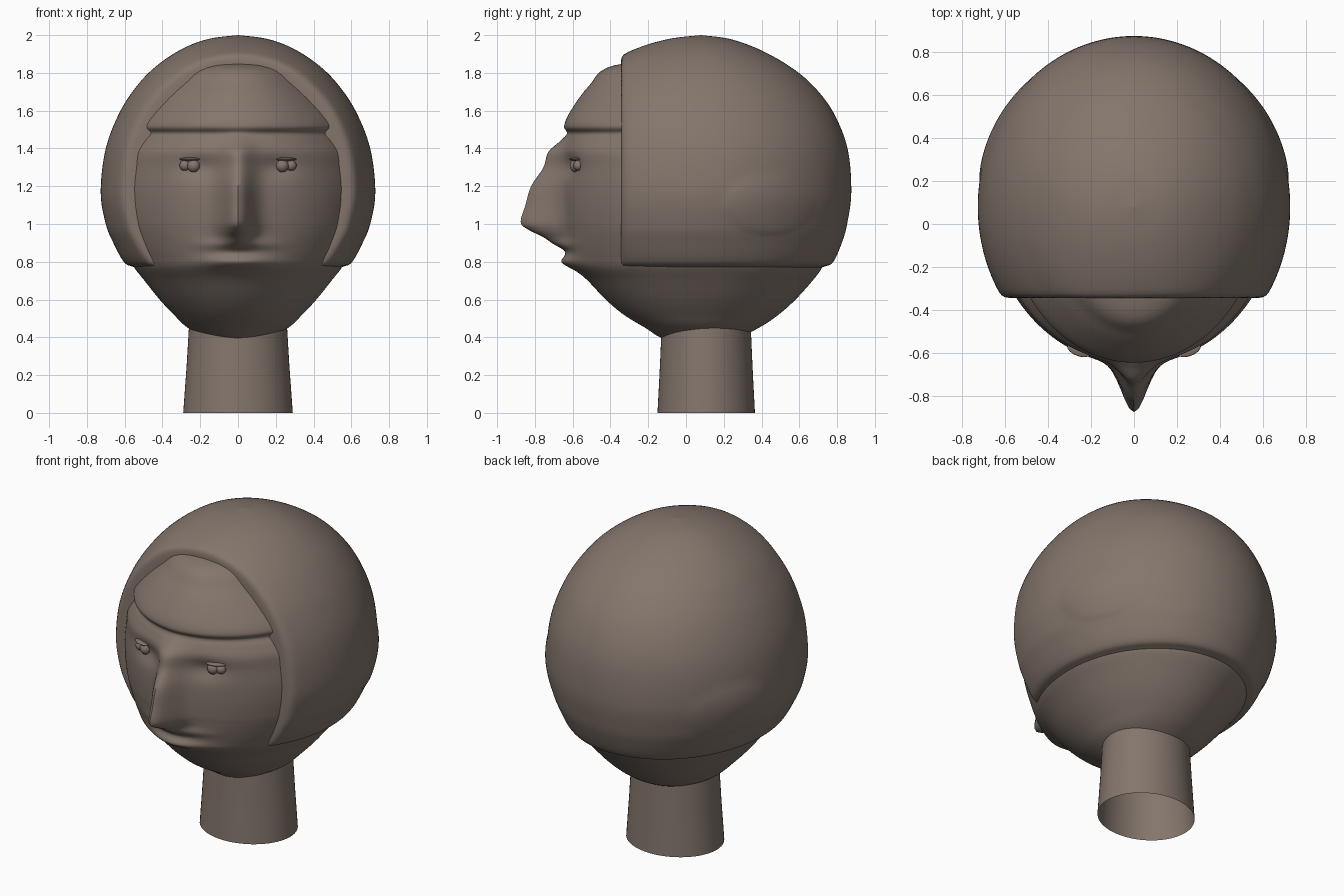
import bpy, math
from math import exp, sin, cos, tanh, tau

if "Cube" in bpy.data.objects:
    bpy.data.objects.remove(bpy.data.objects["Cube"])

CENTRE_Y = 0.08

clay = bpy.data.materials.new("warm grey clay")
clay.use_nodes = True
clay.diffuse_color = (0.23, 0.18, 0.15, 1)
clay.node_tree.nodes["Principled BSDF"].inputs["Base Color"].default_value = clay.diffuse_color
clay.node_tree.nodes["Principled BSDF"].inputs["Roughness"].default_value = 0.8


def bell(d, width):
    return exp(-(d / width) ** 2)


def spline(rows, steps):
    """Smooth curve through the rows of a profile."""
    out = []
    last = len(rows) - 1
    for i in range(last):
        a, b, c, d = (rows[min(max(k, 0), last)] for k in range(i - 1, i + 3))
        for s in range(steps):
            t = s / steps
            out.append([q + 0.5 * t * (r - p + t * (2*p - 5*q + 4*r - e + t * (3*(q - r) + e - p)))
                        for p, q, r, e in zip(a, b, c, d)])
    return out + [list(rows[-1])]


def finish(obj, angle=50):
    obj.data.materials.clear()
    obj.data.materials.append(clay)
    bpy.ops.object.select_all(action='DESELECT')
    obj.select_set(True)
    bpy.context.view_layer.objects.active = obj
    bpy.ops.object.shade_smooth_by_angle(angle=math.radians(angle))


def loft(name, rings, point, sides, angle=50):
    """Skin rings whose points come from point(ring, angle)."""
    verts = [point(r, tau * k / sides) for r in rings for k in range(sides)]
    faces = []
    for i in range(len(rings) - 1):
        for k in range(sides):
            j = (k + 1) % sides
            faces.append((i*sides + k, i*sides + j, (i+1)*sides + j, (i+1)*sides + k))
    mesh = bpy.data.meshes.new(name)
    mesh.from_pydata(verts, [], faces)
    mesh.validate()
    obj = bpy.data.objects.new(name, mesh)
    bpy.context.collection.objects.link(obj)
    finish(obj, angle)
    return obj


def oval(w, f, b, a):
    depth = b - CENTRE_Y if sin(a) > 0 else f + CENTRE_Y
    return w * cos(a), CENTRE_Y + depth * sin(a)


# Face and lower skull: height, half width, front, back, nose projection
face_rows = [
    (0.37, 0, -0.08, 0.08, 0), (0.39, 0.14, 0.11, 0.25, 0), (0.45, 0.265, 0.215, 0.385, 0),
    (0.52, 0.34, 0.33, 0.49, 0), (0.6, 0.415, 0.425, 0.58, 0), (0.7, 0.495, 0.52, 0.67, 0),
    (0.77, 0.55, 0.595, 0.72, 0), (0.83, 0.58, 0.62, 0.73, 0), (0.88, 0.605, 0.63, 0.74, 0.02),
    (0.93, 0.625, 0.64, 0.75, 0.11), (0.97, 0.64, 0.645, 0.76, 0.19), (1.01, 0.65, 0.65, 0.77, 0.225),
    (1.1, 0.665, 0.655, 0.78, 0.195), (1.2, 0.67, 0.655, 0.78, 0.165), (1.3, 0.66, 0.65, 0.77, 0.105),
    (1.38, 0.645, 0.655, 0.76, 0.075), (1.44, 0.61, 0.635, 0.75, 0.03), (1.48, 0.58, 0.62, 0.73, 0.01),
    (1.52, 0.595, 0.645, 0.7, 0), (1.6, 0.54, 0.61, 0.65, 0), (1.73, 0.42, 0.515, 0.5, 0),
    (1.84, 0.28, 0.38, 0.3, 0), (1.88, 0, -0.08, 0.08, 0)]


def face_point(row, a):
    z, w, f, b, nose = row
    x, y = oval(w, f, b, a)
    if sin(a) < 0:
        lips = 0.05 * bell(x, 0.17) * (bell(z - 0.8, 0.035) + 0.6 * bell(z - 0.89, 0.03))
        socket = 0.025 * bell(abs(x) - 0.2, 0.1) * bell(z - 1.3, 0.06)
        y -= nose * bell(x, 0.08) + lips - socket
    return x, y, z


loft("face", spline(face_rows, 6), face_point, 200)

# Hair cap: height, half width, front, back
hair_rows = [
    (0.76, 0.5, 0.5, 0.68), (0.775, 0.56, 0.55, 0.735), (0.8, 0.605, 0.6, 0.78), (0.9, 0.66, 0.66, 0.825),
    (1.0, 0.7, 0.69, 0.853), (1.17, 0.727, 0.71, 0.875), (1.4, 0.7, 0.7, 0.855),
    (1.6, 0.622, 0.64, 0.775), (1.75, 0.52, 0.53, 0.655), (1.85, 0.415, 0.42, 0.525),
    (1.93, 0.29, 0.26, 0.375), (1.98, 0.155, 0.09, 0.23), (2, 0, -0.08, 0.08)]


def hair_point(row, a):
    z, w, f, b = row
    x, y = oval(w, f, b, a)
    # covered ears swell the sides very slightly
    ear = max(0, 1 - ((y - 0.44) / 0.24) ** 2 - ((z - 1.1) / 0.16) ** 2)
    x *= 1 + 0.02 * ear ** 0.5
    # the cap rolls over into a flat rim around the face
    rim = -0.3
    if y < rim:
        y = rim - 0.045 * tanh((rim - y) / 0.045)
    return x, y, z


loft("hair_cap", spline(hair_rows, 7), hair_point, 180)

# Neck: open tapering tube
neck_rows = [(0, 0.29, 0.258), (0.25, 0.272, 0.245), (0.5, 0.257, 0.234)]
loft("neck", neck_rows,
     lambda r, a: (r[1] * cos(a), 0.107 + r[2] * sin(a), r[0]), 64)

# Eyes: two small beads under a thin lid on each side
for side, label in ((1, "left"), (-1, "right")):
    for part, x, y, z, size in (
            ("eyeball", 0.235, -0.583, 1.308, (0.034, 0.032, 0.034)),
            ("eye_corner", 0.282, -0.57, 1.31, (0.028, 0.026, 0.028)),
            ("eyelid", 0.255, -0.585, 1.343, (0.058, 0.03, 0.009))):
        bpy.ops.mesh.primitive_uv_sphere_add(segments=24, ring_count=14, location=(side * x, y, z))
        obj = bpy.context.object
        obj.name = label + "_" + part
        obj.scale = size
        obj.rotation_euler.z = side * 0.35
        finish(obj)
